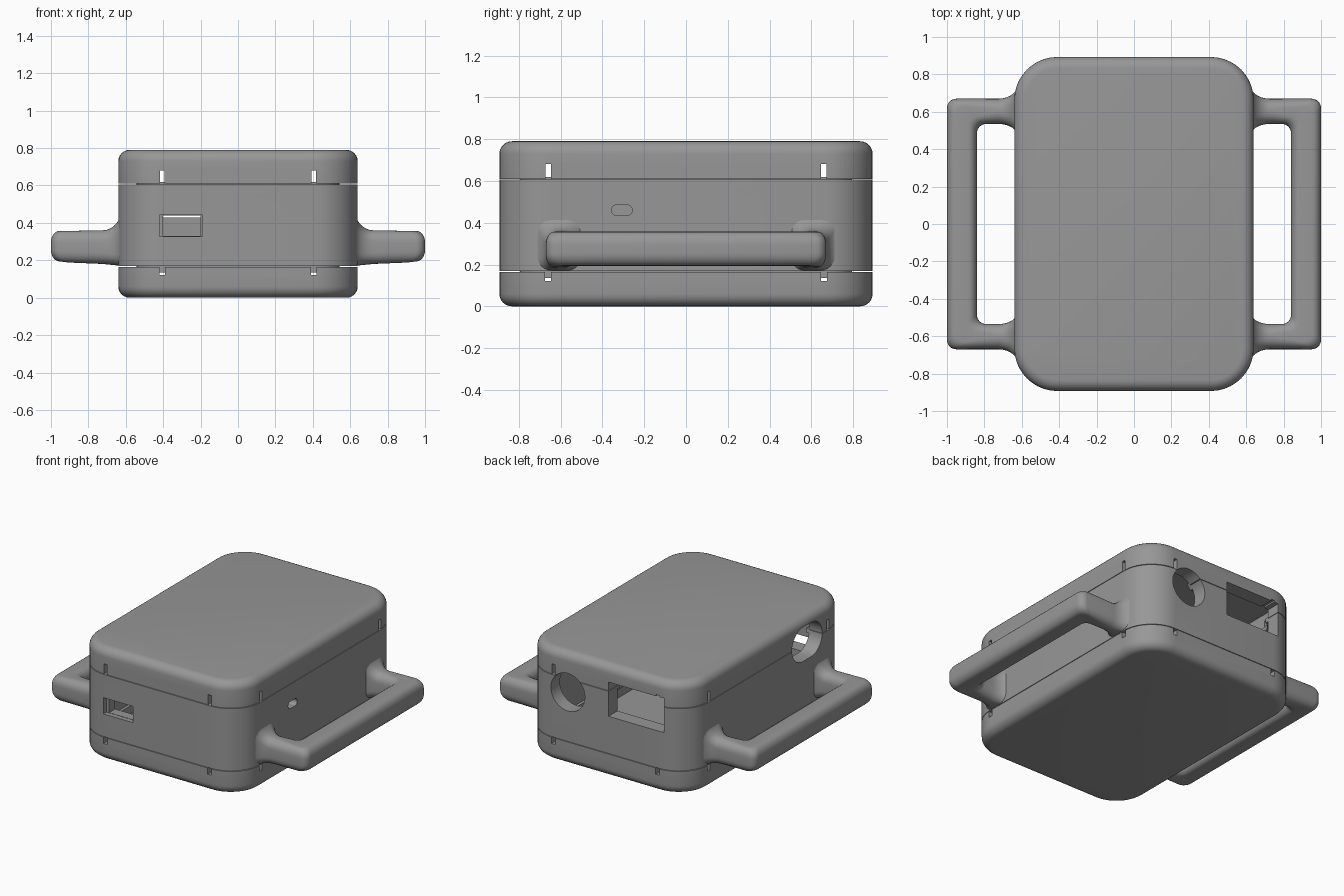
import bpy, bmesh, math
from mathutils import Vector

if "Cube" in bpy.data.objects:
    bpy.data.objects.remove(bpy.data.objects["Cube"])

HX, HY, R = 0.64, 0.893, 0.23      # case half sizes and corner radius
WALL, FILLET, TOP = 0.10, 0.06, 0.79
SEAM_LOW, SEAM_HIGH, GAP = 0.165, 0.61, 0.004

grey = bpy.data.materials.new("grey_plastic")
grey.diffuse_color = (0.31, 0.31, 0.31, 1)
grey.use_nodes = True
grey.node_tree.nodes["Principled BSDF"].inputs["Base Color"].default_value = grey.diffuse_color


def ring(inset, z, n=10, hx=HX, hy=HY, r=R):
    """Rounded rectangle in the XY plane."""
    pts = []
    for k, (sx, sy) in enumerate([(1, 1), (-1, 1), (-1, -1), (1, -1)]):
        for i in range(n + 1):
            a = math.radians(90 * k + 90 * i / n)
            pts.append(Vector((sx * (hx - r) + (r - inset) * math.cos(a),
                               sy * (hy - r) + (r - inset) * math.sin(a), z)))
    return pts


def loft(name, rings, closed=False):
    """Skin a list of equal rings, capped at the ends or joined in a loop."""
    bm = bmesh.new()
    vs = [[bm.verts.new(p) for p in r] for r in rings]
    n = len(vs[0])
    for a, b in zip(vs, vs[1:] + ([vs[0]] if closed else [])):
        for i in range(n):
            j = (i + 1) % n
            bm.faces.new((a[i], a[j], b[j], b[i]))
    if not closed:
        bm.faces.new(vs[0])
        bm.faces.new(vs[-1])
    bmesh.ops.recalc_face_normals(bm, faces=bm.faces)
    me = bpy.data.meshes.new(name)
    bm.to_mesh(me)
    bm.free()
    me.materials.append(grey)
    ob = bpy.data.objects.new(name, me)
    bpy.context.collection.objects.link(ob)
    return ob


def activate(ob):
    bpy.ops.object.select_all(action='DESELECT')
    ob.select_set(True)
    bpy.context.view_layer.objects.active = ob


def cut(ob, cutters):
    activate(ob)
    for c in cutters:
        m = ob.modifiers.new("hole", 'BOOLEAN')
        m.operation, m.solver, m.object = 'DIFFERENCE', 'EXACT', c
        bpy.ops.object.modifier_apply(modifier=m.name)


def hole(axis, u, z, w, h, lo, hi, r=0.0):
    """Cutter through a wall: u, z is its centre, lo..hi its depth along axis."""
    n = 8 if r else 0
    if r:
        sec = ring(0, 0, n, w / 2, h / 2, r)
        if abs(r - h / 2) < 1e-6 or abs(r - w / 2) < 1e-6:   # merge doubled points
            sec = [p for i, p in enumerate(sec) if (p - sec[i - 1]).length > 1e-5]
    else:
        sec = [Vector((a * w / 2, b * h / 2, 0)) for a, b in ((1, 1), (-1, 1), (-1, -1), (1, -1))]
    place = (lambda p, d: (d, u + p.x, z + p.y)) if axis == 'x' else (lambda p, d: (u + p.x, d, z + p.y))
    return loft("hole_cutter", [[place(p, d) for p in sec] for d in (lo, hi)])


# Case: two filleted lids around a hollow middle band
def lid(name, rim, end):
    s = 1 if end > rim else -1
    rings = [ring(WALL, end - s * 0.06), ring(WALL, rim), ring(0, rim)]
    for i in range(7):
        a = math.radians(15 * i)
        rings.append(ring(FILLET * (1 - math.cos(a)), end - s * FILLET * (1 - math.sin(a))))
    return loft(name, rings)


def band(name, z0, z1, outer, inner):
    return loft(name, [ring(outer, z0), ring(outer, z1), ring(inner, z1), ring(inner, z0)], True)


bottom_lid = lid("bottom_lid", SEAM_LOW, 0.0)
top_lid = lid("top_lid", SEAM_HIGH, TOP)
body = band("body", SEAM_LOW + GAP, SEAM_HIGH - GAP, 0, WALL)
lower_lip = band("lower_lip", 0.135, 0.19, WALL - 0.002, WALL + 0.02)
upper_lip = band("upper_lip", 0.585, 0.618, WALL - 0.002, WALL + 0.02)

# Port openings
ports = [
    hole('y', 0.293, 0.515, 0.265, 0.265, 0.7, 1.0, 0.1325),     # round port, back
    hole('y', -0.238, 0.55, 0.43, 0.24, 0.7, 1.0),               # square port, back
    hole('x', -0.43, 0.612, 0.335, 0.24, -0.8, -0.48, 0.12),     # long port, left
    hole('x', -0.307, 0.46, 0.10, 0.05, 0.48, 0.8, 0.025),       # small slot, right
    hole('y', -0.30, 0.385, 0.20, 0.11, -1.0, -0.7),             # front port
    hole('y', -0.305, 0.385, 0.23, 0.114, -1.0, -0.86),          # front port recess
]
cut(body, ports)
cut(top_lid, ports[:3])
cut(upper_lip, ports[:3])

# Latch slots in both lids, on all four sides
slots_low, slots_high = [], []
for s in (-1, 1):
    for axis, u, wall in (('y', 0.405, HY), ('x', 0.66, HX)):
        for side in (-1, 1):
            lo, hi = sorted((side * (wall - WALL - 0.03), side * (wall + 0.05)))
            slots_low.append(hole(axis, s * u, 0.146, 0.03, 0.05, lo, hi))
            slots_high.append(hole(axis, s * u, 0.643, 0.026, 0.076, lo, hi))
cut(bottom_lid, slots_low)
cut(top_lid, slots_high)
for c in ports + slots_low + slots_high:
    bpy.data.objects.remove(c)


# Handles: rounded sections swept from a flared root, round the corner, along the bar
def section(inner, outer, z0, z1, r=0.06):
    a, b = Vector((*inner, 0)), Vector((*outer, 0))
    d = (b - a).normalized()
    mid = (a + b) / 2
    return [Vector((mid.x + d.x * p.x, mid.y + d.y * p.x, (z0 + z1) / 2 + p.y))
            for p in ring(0, 0, 6, (b - a).length / 2, (z1 - z0) / 2, r)]


half = []
for i in range(8):                       # flared root
    a = math.radians(90 * i / 7)
    f = 1 - math.sin(a)
    x = 0.625 + 0.10 * (1 - math.cos(a))
    half.append(((x, 0.535 - 0.06 * f), (x, 0.67 + 0.07 * f), 0.172 + 0.1 * (x - 0.64), 0.36 + 0.11 * f))
for i in range(7):                       # corner
    a = math.radians(90 - 15 * i)
    c, s = math.cos(a), math.sin(a)
    half.append(((0.79 + 0.05 * c, 0.485 + 0.05 * s), (0.95 + 0.05 * c, 0.62 + 0.05 * s),
                 0.188 + 0.006 * c, 0.357))
for name, sx in (("right_handle", 1), ("left_handle", -1)):
    path = [((sx * a[0], a[1]), (sx * b[0], b[1]), z0, z1) for a, b, z0, z1 in half]
    path += [((a[0], -a[1]), (b[0], -b[1]), z0, z1) for a, b, z0, z1 in reversed(path)]
    loft(name, [section(*p) for p in path])

# Smooth shading with sharp edges kept
for ob in bpy.context.scene.objects:
    activate(ob)
    bpy.ops.object.shade_smooth_by_angle(angle=math.radians(32))
